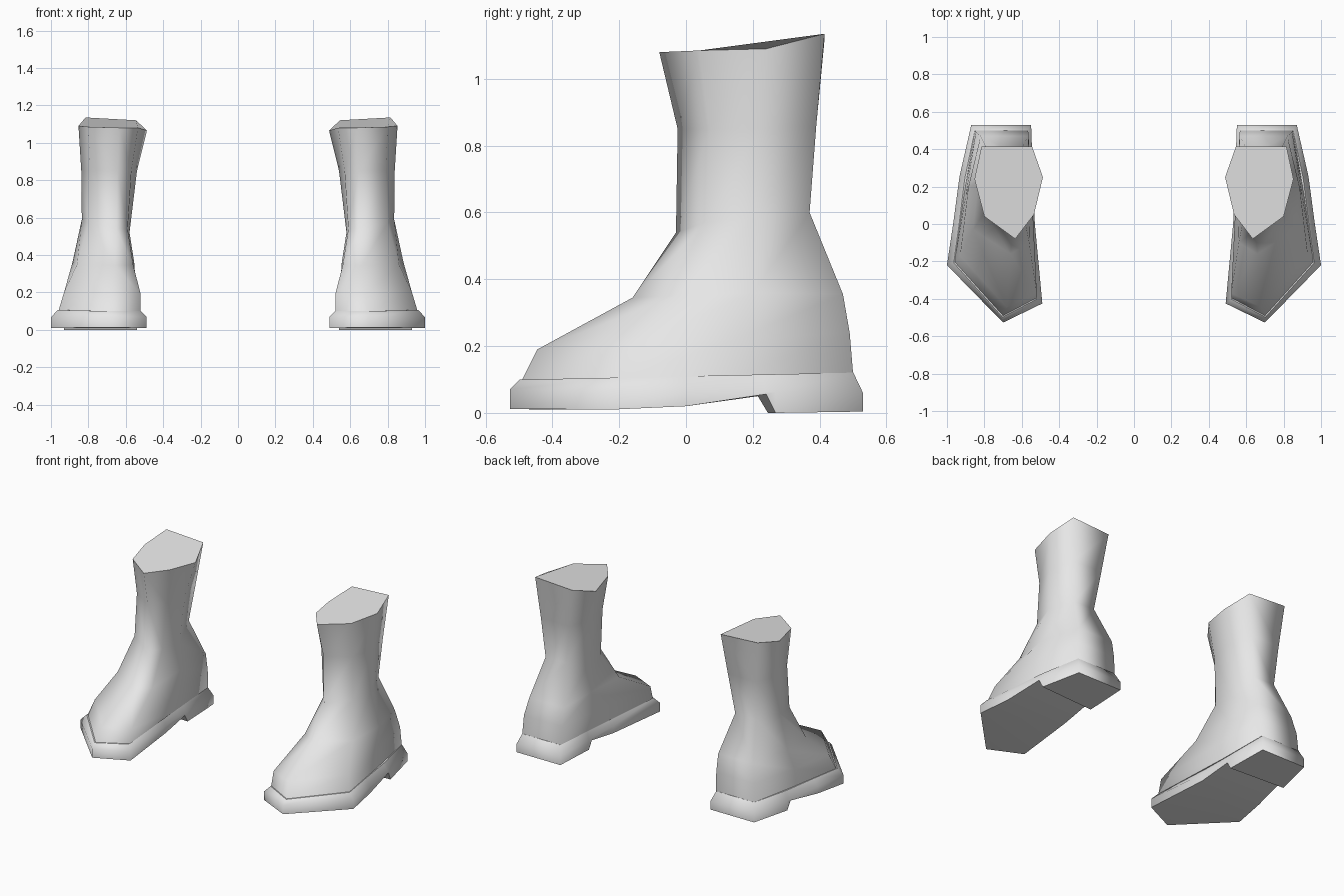
import bpy, bmesh

if "Cube" in bpy.data.objects:
    bpy.data.objects.remove(bpy.data.objects["Cube"], do_unlink=True)

mat = bpy.data.materials.new("light_grey")
mat.use_nodes = True
mat.diffuse_color = (0.8, 0.8, 0.8, 1)
mat.node_tree.nodes["Principled BSDF"].inputs["Base Color"].default_value = (0.8, 0.8, 0.8, 1)

# Boot upper: one profile per column, from the welt up to the rim
UPPER = [
    # toe and shin
    [(.70, -.49, .10), (.68, -.445, .19), (.66, -.16, .345),
     (.65, -.03, .54), (.645, -.025, .85), (.635, -.08, 1.08)],
    # outer front
    [(.96, -.205, .10), (.93, -.17, .20), (.86, -.03, .35),
     (.80, .06, .57), (.79, .07, .85), (.80, .04, 1.085)],
    # outer side
    [(.91, .15, .11), (.90, .15, .22), (.885, .20, .36),
     (.835, .21, .59), (.838, .22, .85), (.853, .24, 1.09)],
    # outer back
    [(.85, .50, .12), (.845, .49, .24), (.82, .47, .355),
     (.77, .37, .60), (.79, .39, .86), (.815, .415, 1.135)],
    # inner back
    [(.57, .50, .12), (.565, .49, .24), (.565, .47, .355),
     (.62, .37, .60), (.58, .39, .86), (.545, .415, 1.12)],
    # inner side
    [(.555, .15, .11), (.545, .15, .22), (.555, .20, .36),
     (.58, .21, .52), (.54, .22, .85), (.487, .25, 1.065)],
    # inner front
    [(.52, -.395, .10), (.52, -.37, .19), (.56, -.10, .345),
     (.59, .05, .54), (.57, .06, .85), (.535, .05, 1.08)],
]

# Sole outline with the underside height, which steps down at the heel
SOLE = [(1.0, -.22, .01), (.967, 0, .02), (.935, .24, .056), (.93, .268, 0),
        (.87, .53, .004), (.55, .53, .004), (.54, .245, 0), (.54, .215, .05),
        (.53, 0, .02), (.49, -.425, .01), (.70, -.527, .012)]
STRIPS = [(0, 9, 10), (0, 1, 8, 9), (1, 2, 7, 8), (2, 3, 6, 7), (3, 4, 5, 6)]


def build(name, rings, caps, side):
    """Skin closed rings of points and cap both ends with crisp edges."""
    bm = bmesh.new()
    loops = [[bm.verts.new((side * x, y, z)) for x, y, z in r] for r in rings]
    n = len(rings[0])
    for a, b in zip(loops, loops[1:]):
        for i in range(n):
            j = (i + 1) % n
            bm.faces.new((a[i], a[j], b[j], b[i]))
    for loop in (loops[0], loops[-1]):
        for cap in caps:
            bm.faces.new([loop[i] for i in cap])
        for i in range(n):
            bm.edges.get((loop[i], loop[(i + 1) % n])).smooth = False
    # Heel step stays crisp on the underside
    if len(caps) > 1:
        for a, b in ((2, 7), (3, 6)):
            bm.edges.get((loops[0][a], loops[0][b])).smooth = False
    bmesh.ops.recalc_face_normals(bm, faces=bm.faces)
    for f in bm.faces:
        f.smooth = True
    me = bpy.data.meshes.new(name)
    bm.to_mesh(me)
    bm.free()
    me.materials.append(mat)
    bpy.context.collection.objects.link(bpy.data.objects.new(name, me))


# Mirrored pair of boots
for label, side in (("left", 1), ("right", -1)):
    build(label + "_boot_upper", list(zip(*UPPER)), [tuple(range(7))], side)
    edge = [(x, y, .065 - .01 * y) for x, y, z in SOLE]
    welt = [((x - .72) * .87 + .72, y * .945, .11 + .02 * y) for x, y, z in SOLE]
    build(label + "_boot_sole", [SOLE, edge, welt], STRIPS, side)
